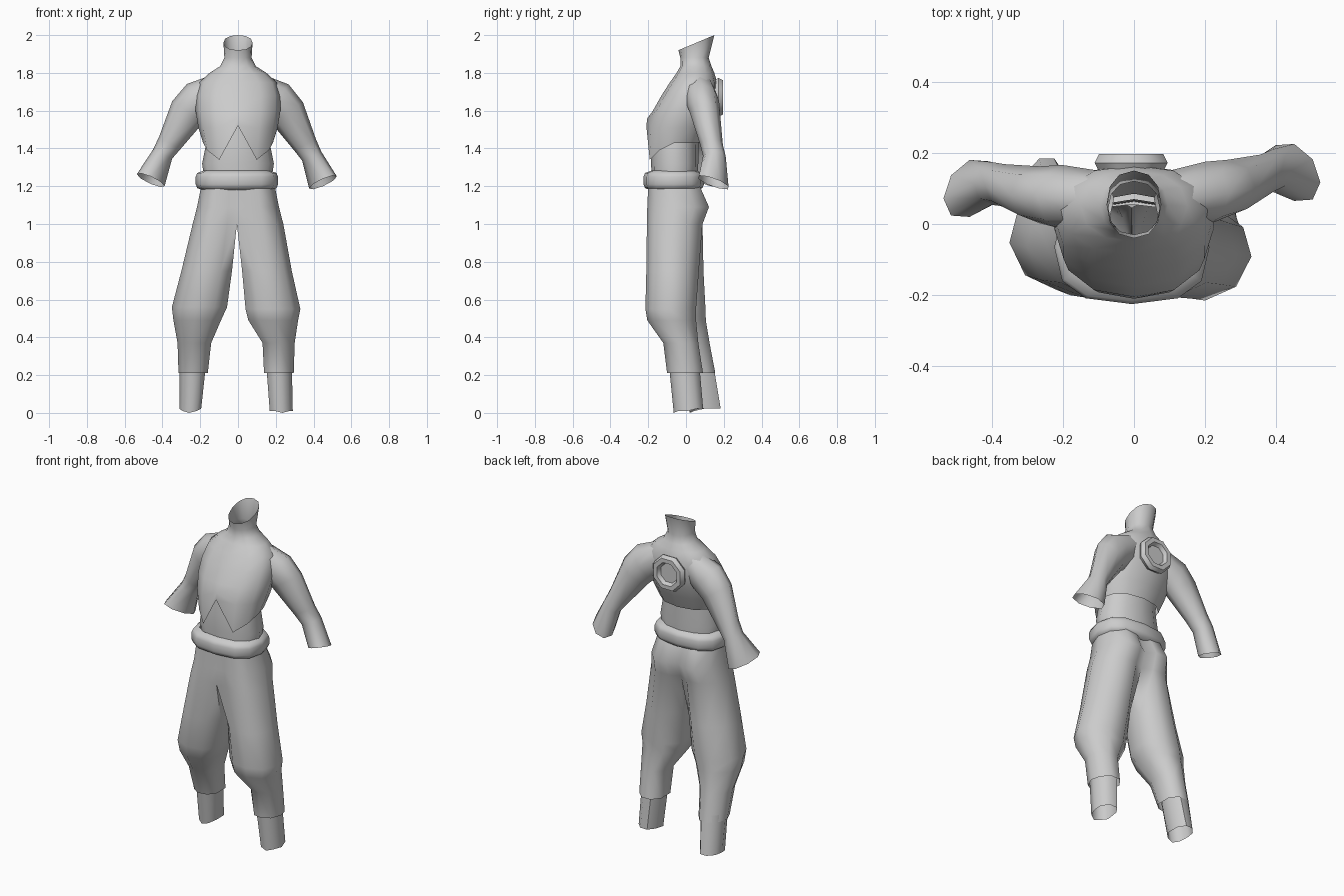
import bpy, bmesh, math
from mathutils import Vector

if "Cube" in bpy.data.objects:
    bpy.data.objects.remove(bpy.data.objects["Cube"])

cloth = bpy.data.materials.new("plain_grey")
cloth.use_nodes = True
GREY = (0.6, 0.6, 0.6, 1)
cloth.diffuse_color = GREY
cloth.node_tree.nodes["Principled BSDF"].inputs["Base Color"].default_value = GREY
SIDES = 12


def finish(name, bm, angle=50):
    bmesh.ops.remove_doubles(bm, verts=bm.verts, dist=0.0005)
    bmesh.ops.recalc_face_normals(bm, faces=bm.faces)
    mesh = bpy.data.meshes.new(name)
    bm.to_mesh(mesh)
    bm.free()
    mesh.materials.append(cloth)
    obj = bpy.data.objects.new(name, mesh)
    bpy.context.collection.objects.link(obj)
    bpy.ops.object.select_all(action='DESELECT')
    obj.select_set(True)
    bpy.context.view_layer.objects.active = obj
    bpy.ops.object.shade_smooth_by_angle(angle=math.radians(angle))
    return obj


def loft(bm, rings, open_until=0, wrap=False):
    """Skin rings of points; rings before open_until get no closing face."""
    rows = [[bm.verts.new(p) for p in ring] for ring in rings]
    if wrap:
        rows.append(rows[0])
    n = len(rows[0])
    for r, (a, b) in enumerate(zip(rows, rows[1:])):
        for i in range(n if r >= open_until else n - 1):
            j = (i + 1) % n
            bm.faces.new((a[i], a[j], b[j], b[i]))


def spow(v, p):
    return math.copysign(abs(v) ** p, v)


def oval(z, hx, front, back, power=0.9, cx=0):
    """Horizontal rounded ring; index 0 is the front centre."""
    cy, ry = (front + back) / 2, (back - front) / 2
    pts = []
    for i in range(SIDES):
        t = math.tau * i / SIDES
        pts.append(Vector((cx + hx * spow(math.sin(t), power),
                           cy - ry * spow(math.cos(t), power), z)))
    return pts


# Shirt body with zigzag hem and slanted collar
hem = oval(1.43, 0.185, -0.21, 0.085)
for i, z in ((0, 1.52), (1, 1.34), (2, 1.39)):
    hem[i].z = hem[-i].z = z
chest = oval(1.51, 0.21, -0.205, 0.12)
chest[0].z = 1.56
collar = oval(1.93, 0.077, -0.04, 0.15)
for p in collar:
    p.z = 1.937 + 0.42 * p.y
bm = bmesh.new()
loft(bm, [hem, chest,
          oval(1.60, 0.225, -0.175, 0.155),
          oval(1.68, 0.225, -0.13, 0.168),
          oval(1.75, 0.205, -0.085, 0.165),
          oval(1.80, 0.15, -0.05, 0.15),
          oval(1.835, 0.095, -0.03, 0.135),
          oval(1.88, 0.072, -0.03, 0.12), collar])
finish("shirt_body", bm, 70)

# Sleeves: x, y, z, radius across, radius in depth
SLEEVE = [(0.10, 0.07, 1.72, 0.08, 0.08),
          (0.20, 0.085, 1.655, 0.108, 0.09),
          (0.26, 0.10, 1.59, 0.10, 0.08),
          (0.355, 0.135, 1.42, 0.065, 0.06),
          (0.39, 0.15, 1.36, 0.056, 0.06),
          (0.45, 0.145, 1.22, 0.08, 0.08)]


def sleeve(name, side, drift, lift):
    rings = []
    for k, (x, y, z, ra, ry) in enumerate(SLEEVE):
        a, b = SLEEVE[max(k - 1, 0)], SLEEVE[min(k + 1, len(SLEEVE) - 1)]
        axis = Vector((b[0] - a[0], 0, b[2] - a[2])).normalized()
        across = Vector((-axis.z, 0, axis.x))
        f = k / (len(SLEEVE) - 1)
        ring = []
        for i in range(8):
            t = math.tau * i / 8
            p = Vector((x, y + drift * f, z + lift * f)) + across * (ra * math.cos(t))
            p.y += ry * math.sin(t)
            if k == len(SLEEVE) - 1:
                p.z -= 0.25 * ry * math.sin(t)
                p.y -= 0.35 * ra * math.cos(t)
            p.x = side * (p.x + (0.012 * f if side < 0 else 0))
            ring.append(p)
        rings.append(ring)
    bm = bmesh.new()
    loft(bm, rings)
    finish(name, bm, 70)


sleeve("left_sleeve", 1, 0, 0)
sleeve("right_sleeve", -1, -0.045, 0.012)

# Undershirt at the waist
bm = bmesh.new()
loft(bm, [oval(1.22, 0.175, -0.18, 0.06), oval(1.32, 0.19, -0.185, 0.065),
          oval(1.42, 0.17, -0.185, 0.065), oval(1.54, 0.17, -0.17, 0.07)])
finish("undershirt", bm)

# Thick rounded belt
bm = bmesh.new()
loft(bm, [oval(z, 0.218 - d, -0.225 + d, 0.095 - d, 0.75, -0.006)
          for z, d in ((1.18, 0.035), (1.19, 0.008), (1.21, 0), (1.25, 0),
                       (1.27, 0.008), (1.282, 0.04))], wrap=True)
finish("belt", bm, 60)

# Trousers: section runs from inner front round the outside to inner back
SECTION = [(0, -0.45), (0.22, -0.9), (0.55, -1), (0.85, -0.72), (1, -0.1),
           (0.92, 0.5), (0.62, 0.95), (0.25, 0.95), (0, 0.45)]


def leg_ring(z, inner, outer, front, back, seam=False):
    cy, ry = (front + back) / 2, (back - front) / 2
    pts = []
    for k, (u, v) in enumerate(SECTION):
        if seam and k in (0, len(SECTION) - 1):
            v = math.copysign(0.95 if v < 0 else 0.75, v)
        pts.append(Vector((inner + (outer - inner) * u, cy + ry * v, z)))
    return pts


HIPS = [(1.20, 0.195, -0.20, 0.08), (1.09, 0.217, -0.205, 0.13),
        (1.00, 0.24, -0.207, 0.095)]
LEFT = [(0.75, 0.022, 0.285, -0.21, 0.075), (0.55, 0.04, 0.33, -0.215, 0.06),
        (0.49, 0.055, 0.318, -0.205, 0.06), (0.37, 0.13, 0.30, -0.12, 0.07),
        (0.21, 0.138, 0.295, -0.10, 0.095)]
RIGHT = [(0.75, -0.032, -0.30, -0.20, 0.10), (0.56, -0.058, -0.35, -0.185, 0.11),
         (0.49, -0.09, -0.342, -0.165, 0.112), (0.37, -0.142, -0.32, -0.085, 0.13),
         (0.21, -0.16, -0.315, -0.03, 0.16)]
bm = bmesh.new()
for side, lower in ((1, LEFT), (-1, RIGHT)):
    rings = [leg_ring(z, -0.006, side * x, f, b, True) for z, x, f, b in HIPS]
    rings += [leg_ring(*row) for row in lower]
    loft(bm, rings, open_until=len(HIPS) - 1)
finish("trousers", bm, 60)

# Ankle wraps emerging from the trouser legs
for name, top, bottom in (
        ("left_ankle", (0.25, 0.15, 0.285, -0.09, 0.075), (0.01, 0.168, 0.29, -0.065, 0.095)),
        ("right_ankle", (0.25, -0.17, -0.31, -0.015, 0.15), (0.01, -0.195, -0.31, 0.02, 0.188))):
    bm = bmesh.new()
    rings = [leg_ring(*top), leg_ring(*bottom)]
    for p in rings[1]:
        p.z += 0.012 * (p.y > 0.05)
    rings[1][2].z = 0
    loft(bm, rings)
    finish(name, bm)

# Octagonal badge on the back: a ring with a recessed disc
badge = []
for i in range(8):
    t = math.tau * (i + 0.5) / 8
    section = []
    for j in range(6):
        s = math.tau * j / 6
        r = 0.085 + 0.026 * math.cos(s)
        section.append(Vector((-0.008 + r * math.cos(t), 0.172 + 0.028 * math.sin(s),
                               1.67 + r * math.sin(t))))
    badge.append(section)
bm = bmesh.new()
loft(bm, badge, wrap=True)
finish("back_badge_ring", bm)
bm = bmesh.new()
bm.faces.new([bm.verts.new((s[3].x, 0.175, s[3].z)) for s in badge])
disc = finish("back_badge_disc", bm)
for poly in disc.data.polygons:
    if poly.normal.y < 0:
        poly.flip()
